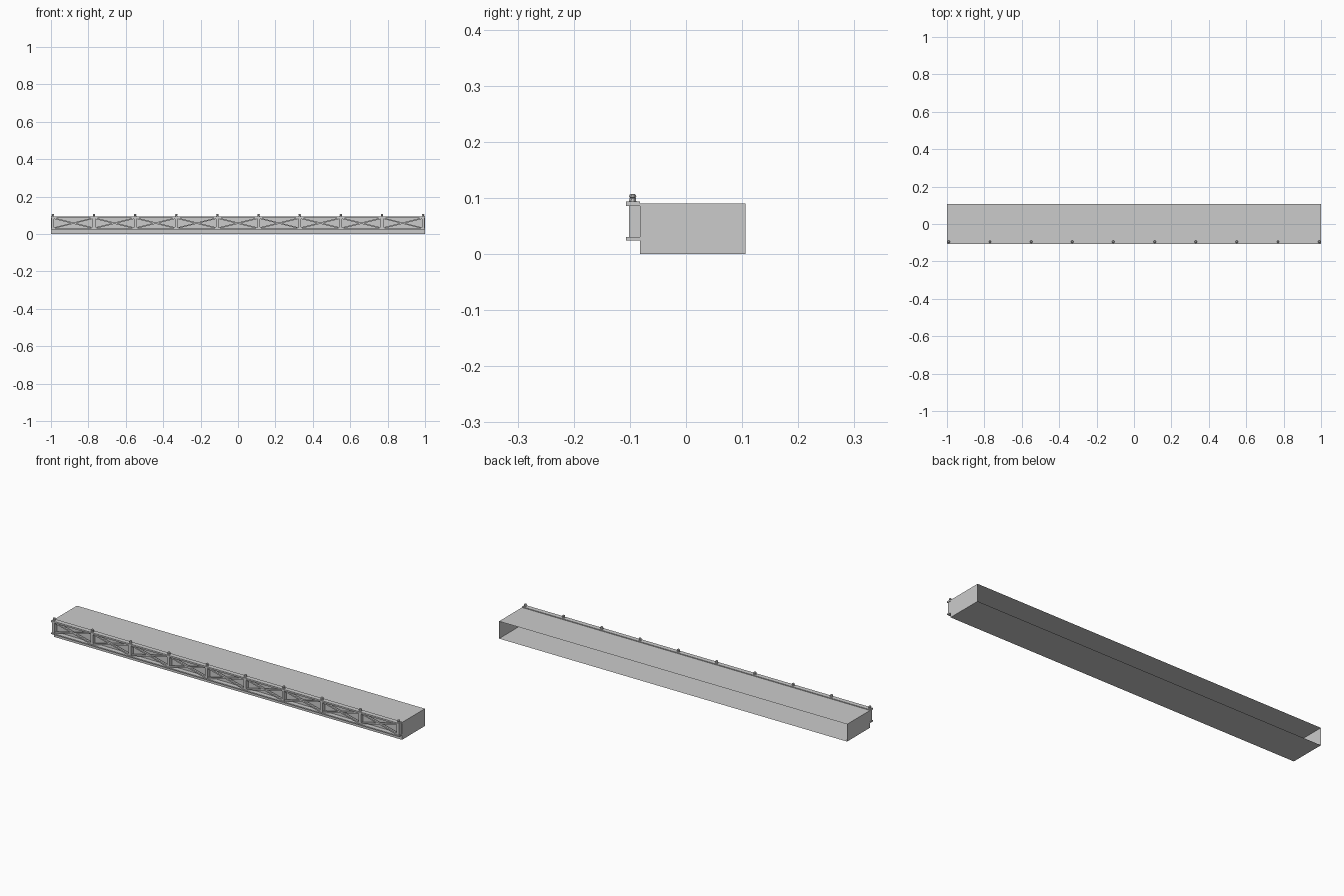
import bpy, bmesh, math
from mathutils import Matrix, Vector

if "Cube" in bpy.data.objects:
    bpy.data.objects.remove(bpy.data.objects["Cube"])


def add_object(name, bm):
    mesh = bpy.data.meshes.new(name)
    bm.to_mesh(mesh)
    bm.free()
    obj = bpy.data.objects.new(name, mesh)
    bpy.context.collection.objects.link(obj)
    return obj


def add_box(bm, lo, hi, rot=None):
    lo, hi = Vector(lo), Vector(hi)
    size = hi - lo
    m = Matrix.Translation((lo + hi) / 2)
    if rot:
        m = m @ Matrix.Rotation(rot, 4, 'Y')
    return bmesh.ops.create_cube(bm, size=1, matrix=m @ Matrix.Diagonal((*size, 1)))


def add_lathe(bm, x, y, profile, sides=8):
    rings = [[bm.verts.new((x + r * math.cos(2 * math.pi * (i + .5) / sides),
                            y + r * math.sin(2 * math.pi * (i + .5) / sides), z))
              for i in range(sides)] for r, z in profile]
    for a, b in zip(rings, rings[1:]):
        for i in range(sides):
            j = (i + 1) % sides
            bm.faces.new((a[i], a[j], b[j], b[i]))
    bm.faces.new(rings[-1])


# Deck: long hollow box, open at the back
bm = bmesh.new()
add_box(bm, (-1, -0.082, 0), (1, 0.106, 0.09))
bm.faces.ensure_lookup_table()
back = [f for f in bm.faces if f.calc_center_median().y > 0.1]
bmesh.ops.delete(bm, geom=back, context='FACES_ONLY')
add_object("deck", bm)

# Top and bottom rails
for name, z0, z1 in (("top_rail", 0.086, 0.094), ("bottom_rail", 0.024, 0.030)):
    bm = bmesh.new()
    add_box(bm, (-1, -0.1065, z0), (1, -0.082, z1))
    add_object(name, bm)

POSTS = [-0.99 + 0.22 * i for i in range(10)]

# Upright posts
bm = bmesh.new()
for x in POSTS:
    add_box(bm, (x - 0.007, -0.102, 0.027), (x + 0.007, -0.082, 0.09))
add_object("posts", bm)

# Crossed braces in every bay
bm = bmesh.new()
bay, rise = 0.208, 0.052
length, angle = math.hypot(bay, rise), math.atan2(rise, bay)
for a, b in zip(POSTS, POSTS[1:]):
    cx = (a + b) / 2
    for s, y in ((1, -0.1), (-1, -0.0995)):
        add_box(bm, (cx - length / 2, y, 0.0545), (cx + length / 2, -0.09, 0.0615), s * angle)
add_object("cross_braces", bm)

# Small domed finials over the posts
bm = bmesh.new()
for x in POSTS:
    add_lathe(bm, x, -0.095, [(0.007, 0.093), (0.0065, 0.099), (0.005, 0.1), (0.007, 0.102),
                              (0.0065, 0.105), (0.004, 0.107)])
add_object("finials", bm)
